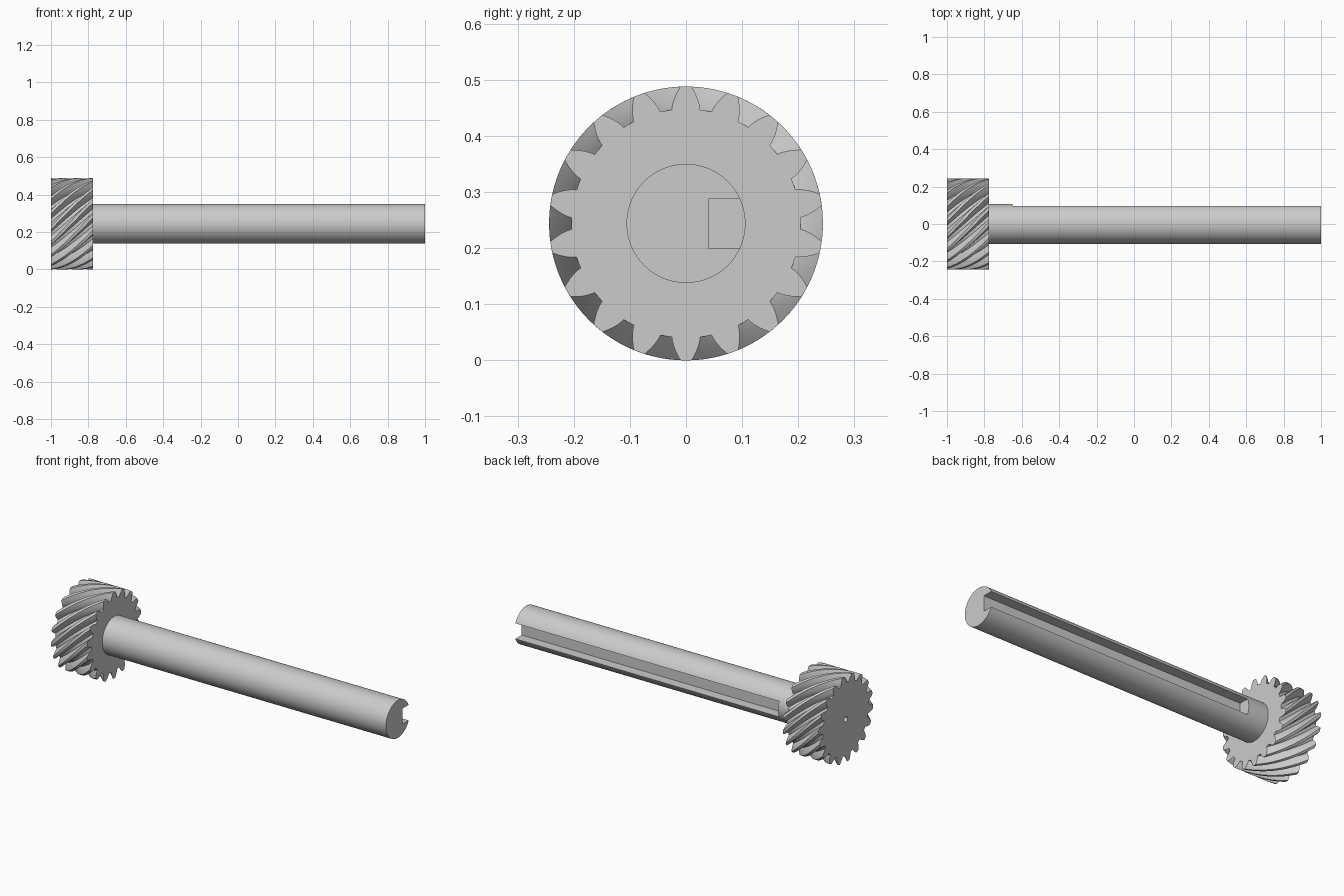
import bpy
import bmesh
from math import acos, cos, pi, radians, sin, tan
from mathutils import Matrix, Vector

if "Cube" in bpy.data.objects:
    bpy.data.objects.remove(bpy.data.objects["Cube"], do_unlink=True)

AXIS_Z = 0.244
GEAR_LEFT, GEAR_RIGHT = -1.0, -0.775
TEETH, TIP_R, PITCH_R, BASE_R, ROOT_R = 18, 0.244, 0.2258, 0.2015, 0.204
HELIX = radians(44)
SHAFT_R = 0.106

steel = bpy.data.materials.new("grey_steel")
steel.use_nodes = True
colour = (0.6, 0.6, 0.6, 1)
steel.diffuse_color = colour
steel.node_tree.nodes["Principled BSDF"].inputs["Base Color"].default_value = colour


def make_object(name, bm):
    bmesh.ops.recalc_face_normals(bm, faces=bm.faces)
    mesh = bpy.data.meshes.new(name)
    bm.to_mesh(mesh)
    bm.free()
    mesh.materials.append(steel)
    obj = bpy.data.objects.new(name, mesh)
    bpy.context.collection.objects.link(obj)
    return obj


def rod(name, x0, x1, radius, segments):
    bm = bmesh.new()
    place = Matrix.Translation(((x0 + x1) / 2, 0, AXIS_Z)) @ Matrix.Rotation(pi / 2, 4, "Y")
    bmesh.ops.create_cone(bm, cap_ends=True, segments=segments, radius1=radius,
                          radius2=radius, depth=x1 - x0, matrix=place)
    return make_object(name, bm)


def box(name, low, high):
    bm = bmesh.new()
    bmesh.ops.create_cube(bm, size=1)
    low, high = Vector(low), Vector(high)
    bmesh.ops.scale(bm, vec=high - low, verts=bm.verts)
    bmesh.ops.translate(bm, vec=(low + high) / 2, verts=bm.verts)
    return make_object(name, bm)


def select_only(obj):
    bpy.ops.object.select_all(action="DESELECT")
    obj.select_set(True)
    bpy.context.view_layer.objects.active = obj


def cut(obj, cutter):
    cutter.hide_render = True
    mod = obj.modifiers.new("cut", "BOOLEAN")
    mod.operation = "DIFFERENCE"
    mod.solver = "EXACT"
    mod.object = cutter
    select_only(obj)
    bpy.ops.object.modifier_apply(modifier=mod.name)
    bpy.data.objects.remove(cutter, do_unlink=True)


def involute(r):
    a = acos(BASE_R / r)
    return tan(a) - a


def gear_profile():
    # One involute flank, mirrored on each tooth, as (radius, angle) pairs
    steps = 7
    radii = [ROOT_R + (TIP_R - ROOT_R) * i / steps for i in range(steps + 1)]
    flank = [(r, pi / 2 / TEETH + involute(PITCH_R) - involute(r)) for r in radii]
    tooth = [(r, -a) for r, a in flank] + [(TIP_R, 0)]
    tooth += [(r, a) for r, a in reversed(flank)] + [(ROOT_R, pi / TEETH)]
    return [(r, pi / 2 + a + 2 * pi * t / TEETH) for t in range(TEETH) for r, a in tooth]


def helical_gear(name, layers=28):
    bm = bmesh.new()
    profile = gear_profile()
    rings = []
    for i in range(layers + 1):
        x = GEAR_LEFT + (GEAR_RIGHT - GEAR_LEFT) * i / layers
        turn = (GEAR_RIGHT - x) * tan(HELIX) / PITCH_R
        rings.append([bm.verts.new((x, r * cos(a + turn), AXIS_Z + r * sin(a + turn)))
                      for r, a in profile])
    n = len(profile)
    for low, high in zip(rings, rings[1:]):
        for j in range(n):
            k = (j + 1) % n
            bm.faces.new((low[j], low[k], high[k], high[j]))
    bm.faces.new(rings[0])
    bm.faces.new(rings[-1])
    return make_object(name, bm)


# Helical gear with a small centre hole in its outer face
gear = helical_gear("helical_gear")
cut(gear, rod("centre_hole_cutter", GEAR_LEFT - 0.05, GEAR_LEFT + 0.18, 0.015, 32))

# Shaft with a keyway along its back, open at the free end
shaft = rod("shaft", GEAR_RIGHT - 0.015, 1.0, SHAFT_R, 96)
cut(shaft, box("keyway_cutter", (-0.65, 0.04, AXIS_Z - 0.044), (1.1, 0.2, AXIS_Z + 0.044)))

for part in (gear, shaft):
    select_only(part)
    bpy.ops.object.shade_smooth_by_angle(angle=radians(30))
